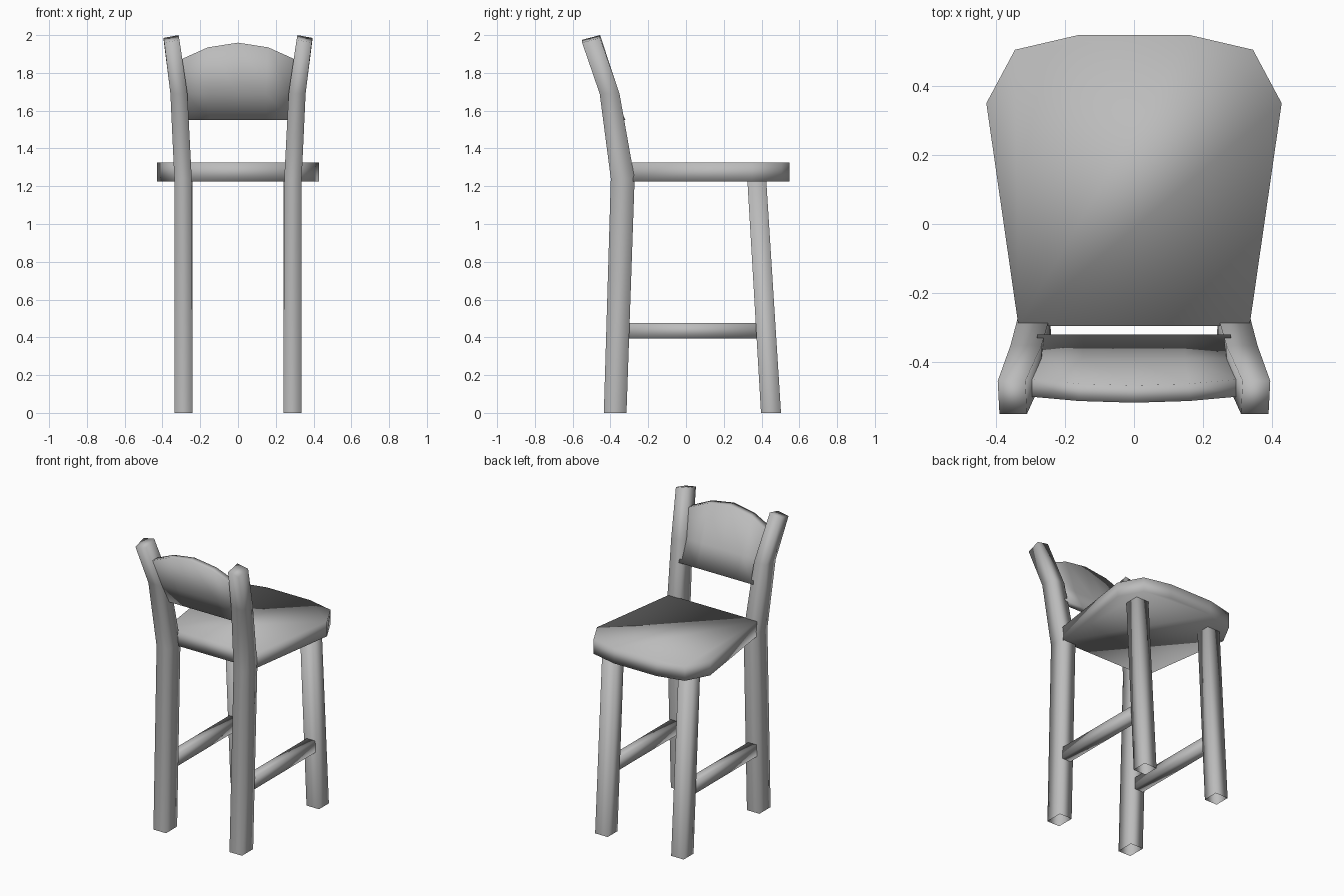
import bpy
import bmesh

cube = bpy.data.objects.get("Cube")
if cube:
    bpy.data.objects.remove(cube, do_unlink=True)

grey = bpy.data.materials.new("plain grey")
grey.use_nodes = True
COLOUR = (0.5, 0.5, 0.5, 1)
grey.diffuse_color = COLOUR
grey.node_tree.nodes["Principled BSDF"].inputs["Base Color"].default_value = COLOUR


def loft(name, rings, bottom=True, top=True):
    """Skin a list of equal-length rings and cap the ends."""
    bm = bmesh.new()
    loops = [[bm.verts.new(p) for p in ring] for ring in rings]
    for a, b in zip(loops, loops[1:]):
        for i in range(len(a)):
            j = (i + 1) % len(a)
            bm.faces.new((a[i], a[j], b[j], b[i]))
    if bottom:
        bm.faces.new(loops[0][::-1])
    if top:
        bm.faces.new(loops[-1])
    bmesh.ops.recalc_face_normals(bm, faces=bm.faces)
    mesh = bpy.data.meshes.new(name)
    bm.to_mesh(mesh)
    bm.free()
    mesh.materials.append(grey)
    mesh.shade_smooth()
    obj = bpy.data.objects.new(name, mesh)
    bpy.context.collection.objects.link(obj)
    return obj


def rect(x0, x1, y0, y1, z, side=1):
    return [(side * x, y, z) for x, y in ((x0, y0), (x1, y0), (x1, y1), (x0, y1))]


for label, s in (("left", 1), ("right", -1)):
    # Bent post, with a slanted tip
    tip = [(s * 0.31, -0.55, 1.975), (s * 0.39, -0.55, 1.96),
           (s * 0.395, -0.455, 1.985), (s * 0.315, -0.455, 2.0)]
    loft(label + "_backrest_post", [
        rect(0.24, 0.335, -0.435, -0.315, 0, s),
        rect(0.245, 0.337, -0.398, -0.272, 1.24, s),
        rect(0.268, 0.358, -0.457, -0.352, 1.69, s),
        tip], bottom=False)
    # Splayed leg
    loft(label + "_leg", [
        rect(0.24, 0.335, 0.397, 0.503, 0, s),
        rect(0.24, 0.335, 0.325, 0.425, 1.23, s)], bottom=False)
    # Side stretcher
    stretcher = [[(s * x, y, z) for x, z in
                  ((0.26, 0.395), (0.325, 0.395), (0.325, 0.475), (0.26, 0.475))]
                 for y in (-0.33, 0.4)]
    loft(label + "_stretcher", stretcher)

# Seat slab
half = [(0.335, -0.295), (0.428, 0.35), (0.345, 0.505), (0.16, 0.548)]
outline = half + [(-x, y) for x, y in reversed(half)]
loft("seat", [[(x, y, z) for x, y in outline] for z in (1.225, 1.325)])

# Arched backrest panel, bent to follow the posts
sections = []
for x, top, y_top in ((-0.305, 1.87, -0.45), (-0.16, 1.935, -0.463), (0, 1.96, -0.468),
                      (0.16, 1.935, -0.463), (0.305, 1.87, -0.45)):
    xl = x * 0.92
    sections.append([(xl, -0.32, 1.55), (xl, -0.39, 1.69), (x, y_top, top),
                     (x, y_top - 0.05, top), (xl, -0.44, 1.69), (xl, -0.37, 1.55)])
loft("backrest_panel", sections)
